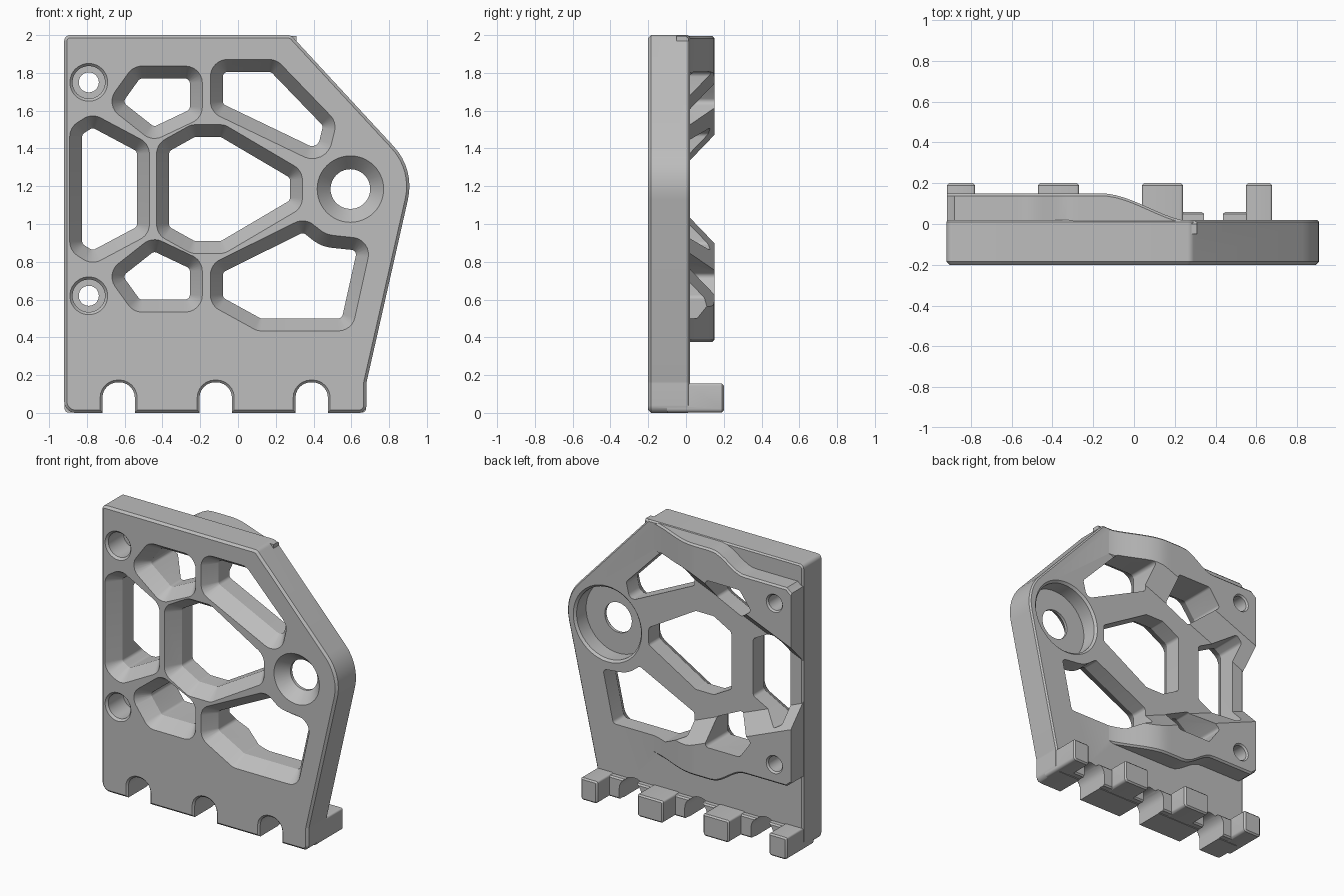
import bpy, bmesh, math
from mathutils import Vector

cube = bpy.data.objects.get("Cube")
if cube:
    bpy.data.objects.remove(cube, do_unlink=True)

MID = 1.185   # height of the mirror line shared by holes and pads

grey = bpy.data.materials.new("warm_grey")
grey.use_nodes = True
colour = (0.51, 0.51, 0.51, 1)
grey.diffuse_color = colour
next(n for n in grey.node_tree.nodes if n.type == 'BSDF_PRINCIPLED').inputs["Base Color"].default_value = colour


def rounded(corners, steps=6):
    """Polygon of (x, z, radius) corners with arcs put in."""
    pts, n = [], len(corners)
    for i, (x, z, r) in enumerate(corners):
        p = Vector((x, z))
        a = (Vector(corners[i - 1][:2]) - p).normalized()
        b = (Vector(corners[(i + 1) % n][:2]) - p).normalized()
        half = a.angle(b) / 2
        centre = p + (a + b).normalized() * (r / math.sin(half))
        start = p + a * (r / math.tan(half)) - centre
        end = p + b * (r / math.tan(half)) - centre
        turn = start.angle_signed(end)
        for k in range(steps + 1):
            t = -turn * k / steps
            c, s = math.cos(t), math.sin(t)
            pts.append(centre + Vector((start.x * c - start.y * s, start.x * s + start.y * c)))
    return pts


def offset(pts, d):
    """Move an outline outward by d."""
    n = len(pts)
    area = sum(pts[i - 1].x * pts[i].y - pts[i].x * pts[i - 1].y for i in range(n))
    sign = 1 if area > 0 else -1
    out = []
    for i, p in enumerate(pts):
        e1 = (p - pts[i - 1]).normalized()
        e2 = (pts[(i + 1) % n] - p).normalized()
        n1, n2 = Vector((e1.y, -e1.x)), Vector((e2.y, -e2.x))
        m = (n1 + n2).normalized()
        out.append(p + m * (sign * d / max(m.dot(n1), 0.3)))
    return out


def circle(x, z, r, n=48):
    return [Vector((x + r * math.cos(math.tau * k / n), z + r * math.sin(math.tau * k / n))) for k in range(n)]


def skin(name, rings):
    """Closed solid through rings of 3D points."""
    bm = bmesh.new()
    loops = [[bm.verts.new(p) for p in ring] for ring in rings]
    n = len(loops[0])
    for a, b in zip(loops, loops[1:]):
        for i in range(n):
            bm.faces.new((a[i - 1], a[i], b[i], b[i - 1]))
    bm.faces.new(loops[0])
    bm.faces.new(loops[-1])
    bmesh.ops.recalc_face_normals(bm, faces=bm.faces)
    mesh = bpy.data.meshes.new(name)
    bm.to_mesh(mesh)
    bm.free()
    mesh.materials.append(grey)
    obj = bpy.data.objects.new(name, mesh)
    bpy.context.collection.objects.link(obj)
    return obj


def loft(name, rings):
    """Solid through (outline, y) rings."""
    return skin(name, [[(p.x, y, p.y) for p in pts] for pts, y in rings])


def flip(corners):
    return [(x, 2 * MID - z, r) for x, z, r in reversed(corners)]


def mirrored(corners):
    return corners + flip(corners)


# Main plate with thin edge chamfers
outline = rounded([(-.92, 0, .06), (-.92, 2, .03), (.28, 2, .04), (.936, 1.29, .31),
                   (.68, .16, .05), (.68, 0, .04)], 8)
plate = loft("bracket_plate", [(offset(outline, -.015), -.2), (outline, -.185),
                               (outline, .01), (offset(outline, -.01), .02)])


# Raised pads behind the plate, fading out along a soft S
def smooth(t):
    t = min(max(t, 0), 1)
    return t * t * (3 - 2 * t)


def pad(name, upper):
    rings = []
    for x in [-.918, -.905, -.88] + [-.85 + .04 * k for k in range(30)]:
        h = .15 - .138 * smooth((x + .16) / .46)
        top = 1.88 + .115 * smooth((x + .55) / .25) - .03 * smooth((-.88 - x) / .038)
        inner = 1.33 + .41 * (x + .92)
        lip = inner + max(h - .02, 0) * 1.08
        section = [(-.05, top), (h - .012, top), (h, top - .012), (h, lip),
                   (min(.015, h - .003), inner), (-.05, inner)]
        rings.append([(x, y, z if upper else 2 * MID - z) for y, z in section])
    return skin(name, rings)


added = [pad("upper_pad", True), pad("lower_pad", False)]


# Foot rail and its teeth
def block(name, x0, x1, z0, z1, y1):
    shape = rounded([(x0, z0, .02), (x0, z1, .012), (x1, z1, .012), (x1, z0, .02)], 4)
    return loft(name, [(shape, -.1), (shape, y1 - .01), (offset(shape, -.01), y1)])


added.append(block("foot_rail", -.9, .66, .004, .15, .06))
for x0, x1 in [(-.918, -.78), (-.47, -.27), (.04, .24), (.55, .678)]:
    added.append(block("foot_tooth", x0, x1, .002, .156, .2))

# Lightening pockets, wider at the front
R = .025
small = [(-.52, 1.77, R), (-.255, 1.77, R), (-.255, 1.605, R), (-.445, 1.515, R), (-.61, 1.645, R)]
pockets = [
    small,
    flip(small),
    [(-.08, 1.805, R), (.175, 1.805, R), (.45, 1.52, R), (.42, 1.395, .04), (-.08, 1.635, R)],
    mirrored([(-.535, 1.385, R), (-.77, 1.51, R), (-.825, 1.475, R)][::-1]),
    mirrored([(-.365, 1.385, R), (-.23, 1.46, R), (-.09, 1.46, R), (.275, 1.245, R)]),
    [(-.08, .745, R), (.345, .955, R), (.44, .88, .2), (.63, .86, R), (.55, .5, R),
     (.12, .5, R), (-.08, .61, R)],
]
cutters = []
for corners in pockets:
    inner = rounded(corners)
    wide = offset(inner, .066)
    cutters.append(loft("pocket_cutter", [(wide, -.3), (wide, -.2), (inner, -.1), (inner, .3)]))


# Round holes
def bore(x, z, steps):
    cutters.append(loft("hole_cutter", [(circle(x, z, r), y) for r, y in steps]))


bore(.595, MID, [(.176, -.3), (.176, -.2), (.105, -.12), (.105, -.1), (.25, -.1),
                 (.25, .005), (.265, .02), (.265, .3)])
for z in (1.75, 2 * MID - 1.75):
    bore(-.79, z, [(.1, -.3), (.1, -.2), (.086, -.185), (.086, -.02), (.053, -.02),
                   (.053, .138), (.063, .15), (.063, .3)])

# Arched notches along the foot
for x in (-.632, -.118, .39):
    arch = rounded([(x - .086, -.1, .01), (x - .086, .162, .082), (x + .086, .162, .082), (x + .086, -.1, .01)])
    wide = offset(arch, .012)
    cutters.append(loft("arch_cutter", [(wide, -.3), (wide, -.2), (arch, -.188), (arch, .3)]))

# Merge the additions, then take out the openings
bpy.ops.object.select_all(action='DESELECT')
plate.select_set(True)
bpy.context.view_layer.objects.active = plate
for parts, operation in ((added, 'UNION'), (cutters, 'DIFFERENCE')):
    for part in parts:
        part.hide_render = True
        mod = plate.modifiers.new("shape", 'BOOLEAN')
        mod.operation = operation
        mod.solver = 'EXACT'
        mod.object = part
        bpy.ops.object.modifier_apply(modifier=mod.name)
        bpy.data.objects.remove(part, do_unlink=True)

bpy.ops.object.shade_smooth_by_angle(angle=math.radians(25))
